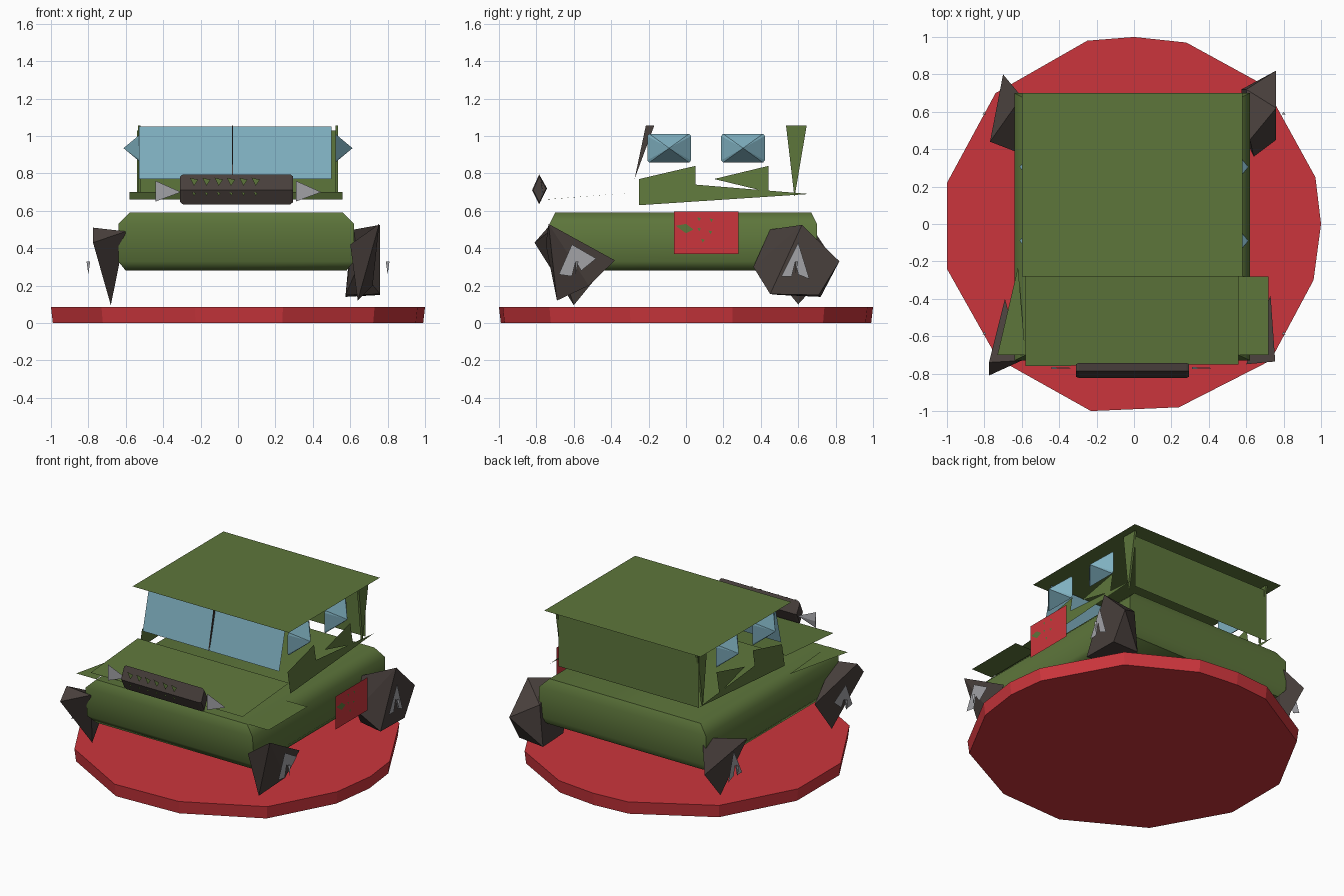
import bpy
import bmesh
from mathutils import Vector

default_cube = bpy.data.objects.get("Cube")
if default_cube:
    bpy.data.objects.remove(default_cube, do_unlink=True)


def make_material(name, red, green, blue):
    material = bpy.data.materials.new(name)
    material.use_nodes = True
    colour = (red, green, blue, 1)
    material.diffuse_color = colour
    shader = material.node_tree.nodes["Principled BSDF"]
    shader.inputs["Base Color"].default_value = colour
    shader.inputs["Roughness"].default_value = 0.8
    return material


RED = make_material("signal red", 0.6, 0.036, 0.045)
GREEN = make_material("olive green", 0.11, 0.18, 0.044)
BLUE = make_material("window blue", 0.21, 0.43, 0.52)
BROWN = make_material("dark rubber brown", 0.065, 0.05, 0.045)
GREY = make_material("metal grey", 0.36, 0.36, 0.38)


def finish(name, mesh_data, material, smooth_angle=None):
    mesh = bpy.data.meshes.new(name)
    mesh_data.to_mesh(mesh)
    mesh_data.free()
    mesh.materials.append(material)
    part = bpy.data.objects.new(name, mesh)
    bpy.context.collection.objects.link(part)
    if smooth_angle:
        bpy.ops.object.select_all(action="DESELECT")
        part.select_set(True)
        bpy.context.view_layer.objects.active = part
        bpy.ops.object.shade_smooth_by_angle(angle=smooth_angle)
    return part


def hull(name, material, points, smooth_angle=None):
    """Closed faceted solid around a few corner points."""
    data = bmesh.new()
    for point in points:
        data.verts.new(point)
    result = bmesh.ops.convex_hull(data, input=data.verts)
    spare = [item for item in result["geom_interior"] if isinstance(item, bmesh.types.BMVert)]
    bmesh.ops.delete(data, geom=spare, context="VERTS")
    bmesh.ops.recalc_face_normals(data, faces=data.faces)
    return finish(name, data, material, smooth_angle)


def sheet(name, material, outlines, facing):
    """Paper-thin panels, with their normals turned towards the facing direction."""
    data = bmesh.new()
    for outline in outlines:
        face = data.faces.new([data.verts.new(point) for point in outline])
        face.normal_update()
        if face.normal.dot(Vector(facing)) < 0:
            face.normal_flip()
    return finish(name, data, material)


def across_x(x, outline):
    return [(x, y, z) for y, z in outline]


def across_y(y, outline):
    return [(x, y, z) for x, z in outline]


def rectangle(left, right, low, high):
    return [(left, low), (right, low), (right, high), (left, high)]


def triangle(a, b, size):
    return [(a - size, b + size), (a + size, b + size / 2), (a, b - size)]


UP, FRONT, BACK = (0, 0, 1), (0, -1, 0), (0, 1, 0)

# Many-sided base disc, slightly tapered underneath
rim = [(0, 1), (0.28, 0.97), (0.7, 0.74), (0.97, 0.25), (1, 0), (0.96, -0.3), (0.73, -0.73),
       (0.24, -0.98), (-0.23, -1), (-0.73, -0.72), (-1, -0.24), (-1, 0.22), (-0.74, 0.7), (-0.25, 0.98)]
hull("base_disc", RED, [(x * scale, y * scale, z) for x, y in rim
                        for scale, z in ((1, 0.085), (0.99, 0))])

# Lower body with chamfered top and bottom edges
body_rings = [(0.57, -0.7, 0.67, 0.59), (0.63, -0.73, 0.7, 0.53),
              (0.63, -0.71, 0.7, 0.33), (0.59, -0.67, 0.67, 0.28)]
hull("lower_body", GREEN, [(side * half - 0.01, y, z) for half, front, back, z in body_rings
                           for side in (-1, 1) for y in (front, back)], smooth_angle=0.9)

# Front fenders and hood
sheet("left_fender", GREEN, [[(x, y, 0.592) for x, y in rectangle(0.56, 0.72, -0.7, -0.28)]], UP)
sheet("right_fender", GREEN, [[(-0.62, -0.23, 0.592), (-0.73, -0.7, 0.592), (-0.58, -0.7, 0.592)]], UP)
sheet("hood", GREEN, [[(-0.58, -0.76, 0.66), (0.56, -0.75, 0.66),
                       (0.56, -0.25, 0.7), (-0.58, -0.25, 0.7)]], UP)

# Roof and rear wall
sheet("roof", GREEN, [[(x, y, 1.06) for x, y in rectangle(-0.6, 0.58, -0.28, 0.7)]], UP)
sheet("rear_wall", GREEN, [across_y(0.63, rectangle(-0.54, 0.52, 0.67, 1.03))], BACK)

# Cabin sides: low door panels and rear corner posts
door_front = [(-0.25, 0.63), (0.66, 0.69), (0.05, 0.74), (0.05, 0.84), (-0.25, 0.77)]
door_back = [(0.15, 0.77), (0.44, 0.7), (0.44, 0.84)]
for side, word in ((1, "left"), (-1, "right")):
    panels = [[(side * (0.57 - (z - 0.63) * 0.15), y, z) for y, z in outline]
              for outline in (door_front, door_back)]
    sheet(word + "_door_panels", GREEN, panels, (side, 0, 0))
    hull(word + "_rear_post", GREEN,
         [(side * x, y, z) for x in (0.52, 0.535)
          for y, z in ((0.535, 1.055), (0.645, 1.055), (0.58, 0.67))])

    # Faceted bulging side windows
    for place, middle in (("front", -0.09), ("rear", 0.305)):
        corners = []
        for across in (-1, 1):
            for up in (-1, 1):
                corners += [(side * 0.52, middle + across * 0.117, 0.935 + up * 0.065),
                            (side * 0.52, middle + across * 0.107, 0.935 + up * 0.077)]
        hull(word + "_" + place + "_window", BLUE, corners + [(side * 0.612, middle, 0.935)])

# Windshield and its dark divider
sheet("windshield", BLUE, [[(-0.53, -0.27, 0.77), (0.5, -0.27, 0.77),
                            (0.5, -0.2, 1.05), (-0.53, -0.2, 1.05)]], FRONT)
hull("windshield_divider", BROWN, [(x, y, z) for x in (-0.032, -0.026)
                                   for y, z in ((-0.215, 1.055), (-0.17, 1.055), (-0.275, 0.77))])

# Front bar: diamond section with slightly narrowed ends
bar_section = [(-0.785, 0.795), (-0.743, 0.72), (-0.785, 0.635), (-0.823, 0.71)]
bar_points = []
for x, scale in ((-0.31, 0.85), (-0.295, 1), (0.28, 1), (0.295, 0.85)):
    bar_points += [(x, -0.784 + (y + 0.784) * scale, 0.715 + (z - 0.715) * scale)
                   for y, z in bar_section]
hull("front_bar", BROWN, bar_points)

# Green flecks on the bar and grey points at its ends
flecks = []
for step in range(6):
    x = -0.235 + step * 0.066
    flecks += [across_y(-0.825, triangle(x, z, size)) for z, size in ((0.755, 0.022), (0.69, 0.01))]
sheet("bar_flecks", GREEN, flecks, FRONT)
for name, start in (("right", -0.44), ("left", 0.31)):
    hull(name + "_bar_point", GREY,
         [(start, -0.775, 0.65), (start, -0.775, 0.76), (start, -0.765, 0.7), (start + 0.135, -0.77, 0.7)])

# Angular wheels
wheels = {
    "left_rear_wheel": [(0.62, 0.45, 0.5), (0.76, 0.62, 0.525), (0.76, 0.82, 0.33), (0.76, 0.71, 0.15),
                        (0.76, 0.45, 0.155), (0.64, 0.36, 0.3), (0.575, 0.72, 0.14),
                        (0.575, 0.5, 0.15), (0.6, 0.72, 0.42)],
    "left_front_wheel": [(0.755, -0.735, 0.53), (0.73, -0.38, 0.335), (0.72, -0.52, 0.2),
                         (0.64, -0.69, 0.12), (0.6, -0.75, 0.42)],
    "right_front_wheel": [(-0.775, -0.81, 0.43), (-0.775, -0.74, 0.51), (-0.6, -0.73, 0.49),
                          (-0.69, -0.4, 0.34), (-0.68, -0.6, 0.095)],
    "right_rear_wheel": [(-0.7, 0.8, 0.32), (-0.77, 0.44, 0.45), (-0.64, 0.39, 0.35),
                         (-0.6, 0.68, 0.5), (-0.68, 0.6, 0.1)],
}
for name, corners in wheels.items():
    hull(name, BROWN, corners)

# Notched hub plates with a small nut
rear_hub = [(0.6, 0.43), (0.66, 0.235), (0.6, 0.26), (0.585, 0.33), (0.565, 0.25), (0.51, 0.25)]
front_hub = [(-0.61, 0.42), (-0.48, 0.345), (-0.56, 0.28), (-0.59, 0.33), (-0.61, 0.25), (-0.68, 0.26)]
for side, word in ((1, "left"), (-1, "right")):
    for place, hub in (("rear", rear_hub), ("front", front_hub)):
        sheet(word + "_" + place + "_hub", GREY, [across_x(side * 0.78, hub)], (side, 0, 0))
        y, z = hub[3]
        hull(word + "_" + place + "_nut", GREY,
             [(side * 0.79, y, z), (side * 0.81, y, z), (side * 0.8, y + 0.015, z), (side * 0.8, y, z - 0.07)])

# Red side plate with green flecks
sheet("side_plate", RED, [across_x(0.78, rectangle(-0.065, 0.28, 0.37, 0.595))], (1, 0, 0))
marks = [across_x(0.783, [(-0.055, 0.52), (0, 0.53), (0.04, 0.5), (0, 0.48)])]
for y, z in ((0.07, 0.555), (0.07, 0.5), (0.135, 0.55), (0.13, 0.485), (0.09, 0.44)):
    marks.append(across_x(0.783, triangle(y, z, 0.01)))
sheet("plate_flecks", GREEN, marks, (1, 0, 0))
